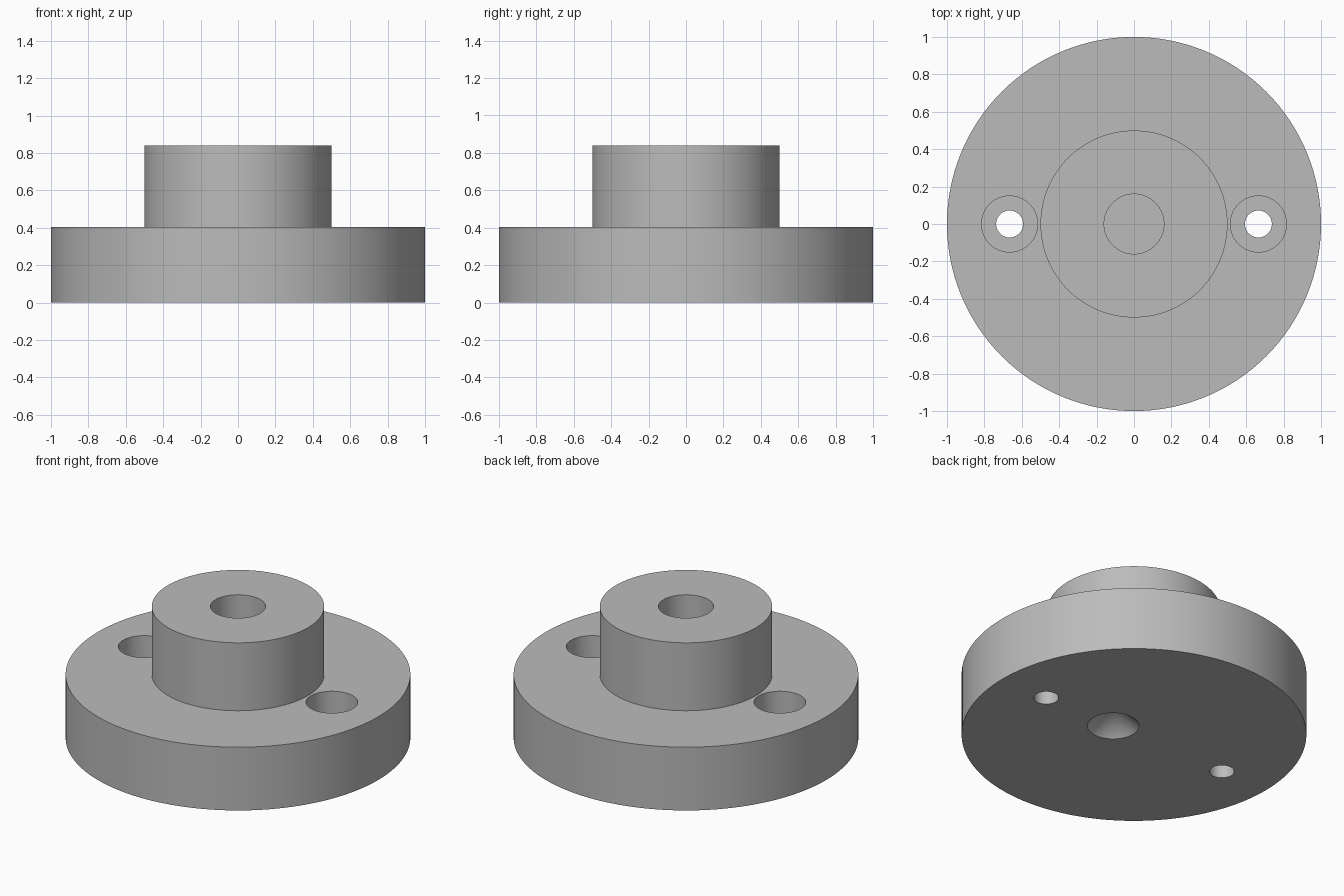
import bpy
import bmesh
import math

SEGMENTS = 128

if "Cube" in bpy.data.objects:
    bpy.data.objects.remove(bpy.data.objects["Cube"], do_unlink=True)

grey = bpy.data.materials.new("machined grey")
grey.use_nodes = True
grey.diffuse_color = (0.5, 0.5, 0.5, 1)
grey.node_tree.nodes["Principled BSDF"].inputs["Base Color"].default_value = (0.5, 0.5, 0.5, 1)


def lathe(name, profile, x=0.0):
    """Turn a (radius, height) profile into a closed solid about a vertical axis."""
    bm = bmesh.new()
    verts = [bm.verts.new((r, 0, z)) for r, z in profile]
    edges = [bm.edges.new(pair) for pair in zip(verts, verts[1:])]
    bmesh.ops.spin(bm, geom=verts + edges, cent=(0, 0, 0), axis=(0, 0, 1),
                   angle=math.tau, steps=SEGMENTS, use_merge=True)
    bmesh.ops.remove_doubles(bm, verts=bm.verts, dist=1e-5)
    bmesh.ops.recalc_face_normals(bm, faces=bm.faces)
    mesh = bpy.data.meshes.new(name)
    bm.to_mesh(mesh)
    bm.free()
    mesh.materials.append(grey)
    obj = bpy.data.objects.new(name, mesh)
    obj.location.x = x
    bpy.context.collection.objects.link(obj)
    return obj


# Flange, raised hub and blind central bore, turned as one piece
body = lathe("flanged_hub", [(0, 0), (1, 0), (1, 0.405), (0.5, 0.405),
                             (0.5, 0.84), (0.16, 0.84), (0.16, 0.4), (0, 0.4)])

# Counterbored screw holes on both sides, and a conical dimple underneath
screw_profile = [(0, -0.1), (0.072, -0.1), (0.072, 0.2),
                 (0.15, 0.2), (0.15, 0.5), (0, 0.5)]
cutters = [lathe("screw_hole_cutter", screw_profile, side * 0.665) for side in (-1, 1)]
# The cone runs past the base so its mouth is 0.15 wide at z = 0
cutters.append(lathe("dimple_cutter", [(0, -0.05), (0.2, -0.05), (0, 0.15)], 0.158))

bpy.context.view_layer.objects.active = body
body.select_set(True)
for cutter in cutters:
    cut = body.modifiers.new(cutter.name, 'BOOLEAN')
    cut.operation = 'DIFFERENCE'
    cut.solver = 'EXACT'
    cut.object = cutter
    bpy.ops.object.modifier_apply(modifier=cut.name)
    bpy.data.objects.remove(cutter, do_unlink=True)

bpy.ops.object.shade_smooth_by_angle(angle=math.radians(30))
